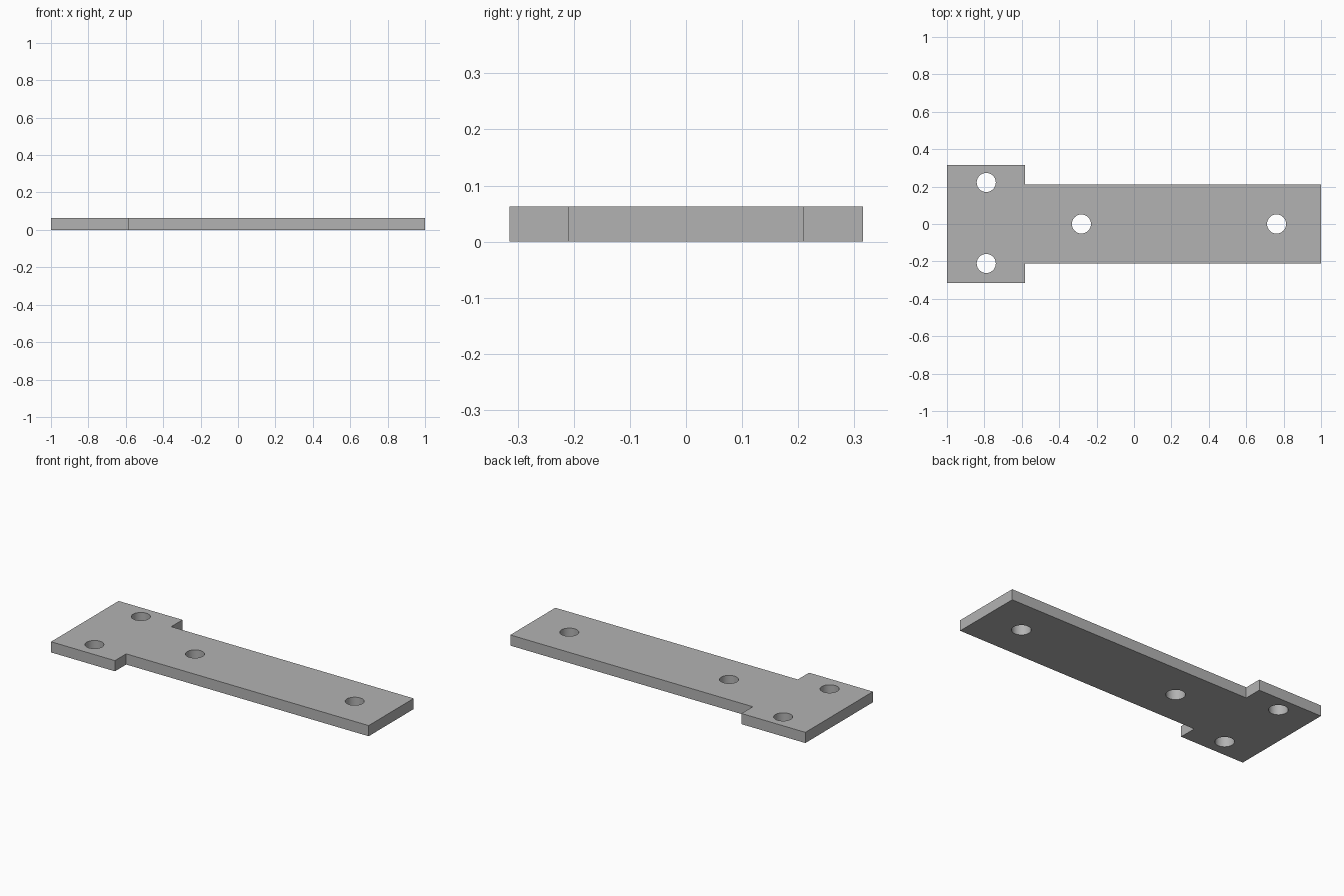
import bpy
import bmesh

# Remove the default object
cube = bpy.data.objects.get("Cube")
if cube:
    bpy.data.objects.remove(cube, do_unlink=True)

THICK = 0.063
HOLE_RADIUS = 0.051

# Plain grey material
grey = bpy.data.materials.new("plain grey")
grey.use_nodes = True
colour = (0.45, 0.45, 0.45, 1)
grey.diffuse_color = colour
grey.node_tree.nodes["Principled BSDF"].inputs["Base Color"].default_value = colour


def add_object(name, bm):
    mesh = bpy.data.meshes.new(name)
    bmesh.ops.recalc_face_normals(bm, faces=bm.faces)
    bm.to_mesh(mesh)
    bm.free()
    mesh.materials.append(grey)
    obj = bpy.data.objects.new(name, mesh)
    bpy.context.collection.objects.link(obj)
    return obj


# T-shaped plate: half outline, mirrored across the long axis, then extruded
half = [(1, 0.21), (-0.583, 0.21), (-0.583, 0.315), (-1, 0.315)]
outline = half + [(x, -y) for x, y in reversed(half)]
bm = bmesh.new()
face = bm.faces.new([bm.verts.new((x, y, 0)) for x, y in outline])
top = bmesh.ops.extrude_face_region(bm, geom=[face])["geom"]
bmesh.ops.translate(bm, vec=(0, 0, THICK),
                    verts=[v for v in top if isinstance(v, bmesh.types.BMVert)])
plate = add_object("plate", bm)

# Four round through holes
bm = bmesh.new()
for x, y in [(-0.79, 0.222), (-0.79, -0.211), (-0.281, 0), (0.762, 0)]:
    made = bmesh.ops.create_cone(bm, cap_ends=True, segments=48, radius1=HOLE_RADIUS,
                                 radius2=HOLE_RADIUS, depth=THICK * 3)
    bmesh.ops.translate(bm, vec=(x, y, THICK / 2), verts=made["verts"])
cutter = add_object("hole_cutter", bm)

cut = plate.modifiers.new("holes", "BOOLEAN")
cut.object = cutter
cut.operation = "DIFFERENCE"
cut.solver = "EXACT"

# Apply the cut, drop the cutter and smooth the hole walls
bpy.ops.object.select_all(action="DESELECT")
plate.select_set(True)
bpy.context.view_layer.objects.active = plate
bpy.ops.object.modifier_apply(modifier=cut.name)
bpy.data.objects.remove(cutter, do_unlink=True)
bpy.ops.object.shade_smooth_by_angle()
